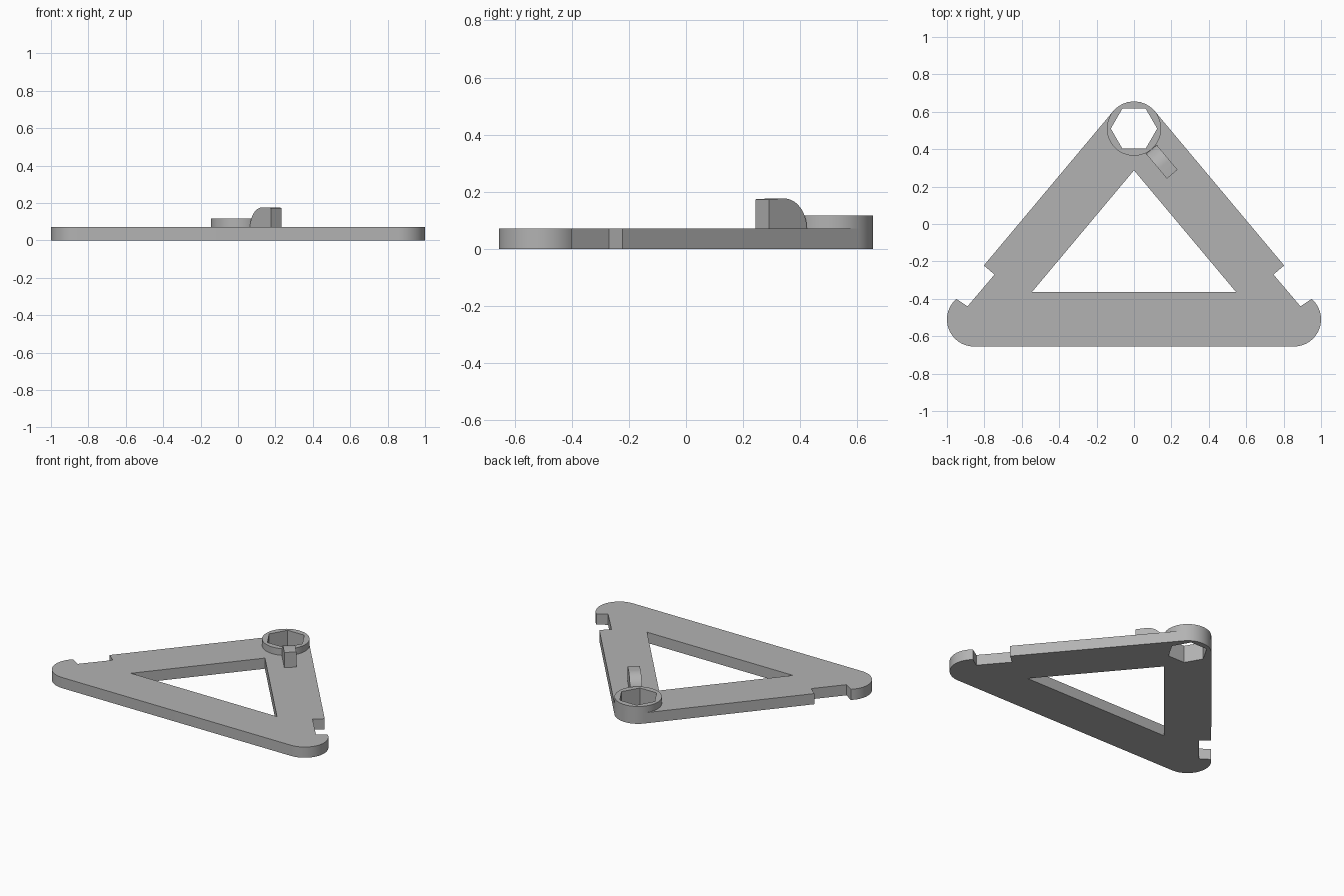
import bpy, bmesh
from math import cos, sin, pi, radians, atan2
from mathutils import Vector, Matrix

if "Cube" in bpy.data.objects:
    bpy.data.objects.remove(bpy.data.objects["Cube"])

grey = bpy.data.materials.new("plain grey")
grey.use_nodes = True
colour = (0.45, 0.45, 0.45, 1)
grey.diffuse_color = colour
grey.node_tree.nodes["Principled BSDF"].inputs["Base Color"].default_value = colour

R = 0.145                      # corner and hub radius
THICK = 0.072                  # plate thickness
HUB = Vector((0, 0.51))
CORNER = Vector((0.855, -0.51))
ALONG = (CORNER - HUB).normalized()        # down the left arm
OUT = Vector((-ALONG.y, ALONG.x))          # outward from the left arm
TILT = atan2(OUT.y, OUT.x)


def arc(centre, start, end, steps, radius=R):
    return [centre + radius * Vector((cos(a), sin(a)))
            for a in (start + (end - start) * i / steps for i in range(steps + 1))]


def prism(name, loops, z0, z1, matrix=Matrix()):
    """Extrude an outline (first loop) with holes (other loops)."""
    bm = bmesh.new()
    for loop in loops:
        vs = [bm.verts.new((p[0], p[1], z0)) for p in loop]
        for a, b in zip(vs, vs[1:] + vs[:1]):
            bm.edges.new((a, b))
    bmesh.ops.triangle_fill(bm, use_beauty=True, edges=bm.edges[:], normal=(0, 0, 1))
    new = bmesh.ops.extrude_face_region(bm, geom=bm.faces[:], use_keep_orig=True)["geom"]
    bmesh.ops.translate(bm, vec=(0, 0, z1 - z0),
                        verts=[g for g in new if isinstance(g, bmesh.types.BMVert)])
    bmesh.ops.recalc_face_normals(bm, faces=bm.faces[:])
    bm.transform(matrix)
    mesh = bpy.data.meshes.new(name)
    bm.to_mesh(mesh)
    bm.free()
    mesh.materials.append(grey)
    obj = bpy.data.objects.new(name, mesh)
    bpy.context.collection.objects.link(obj)
    bpy.ops.object.select_all(action="DESELECT")
    obj.select_set(True)
    bpy.context.view_layer.objects.active = obj
    bpy.ops.object.shade_smooth_by_angle(angle=radians(30))
    return obj


# Half outline of the plate: rounded corner, side notch, rounded apex
notch_in = Vector((0.89, -0.44))
notch_out = Vector((0.803, -0.222))
half = arc(CORNER, -pi / 2, radians(49), 24)
half += [notch_in, notch_out - 0.075 * OUT, notch_out]
half += arc(HUB, TILT, pi / 2, 12)
outline = half + [Vector((-p.x, p.y)) for p in reversed(half[:-1])]

window = [(0, 0.287), (-0.545, -0.363), (0.545, -0.363)]
hexagon = arc(HUB, 0, pi * 5 / 3, 5, 0.124)
prism("triangle_plate", [outline, window, hexagon], 0, THICK)

# Raised ring around the hexagonal socket
ring = arc(HUB, 0, 2 * pi, 64)[:-1]
prism("socket_ring", [ring, hexagon], THICK, 0.117)

# Stop tab on the left arm: side profile (distance from hub, height)
rise = arc(Vector((0.25, THICK)), pi, pi / 2, 16, 0.105)
profile = [(0.145, 0.03)] + rise + [(0.318, 0.174), (0.318, 0.03)]
to_arm = Matrix(((ALONG.x, 0, OUT.x, HUB.x),
                 (ALONG.y, 0, OUT.y, HUB.y),
                 (0, 1, 0, 0),
                 (0, 0, 0, 1)))
tab = prism("stop_tab", [profile], -0.037, 0.037, to_arm)
bm = bmesh.new()
bm.from_mesh(tab.data)
bmesh.ops.recalc_face_normals(bm, faces=bm.faces[:])
bm.to_mesh(tab.data)
bm.free()
